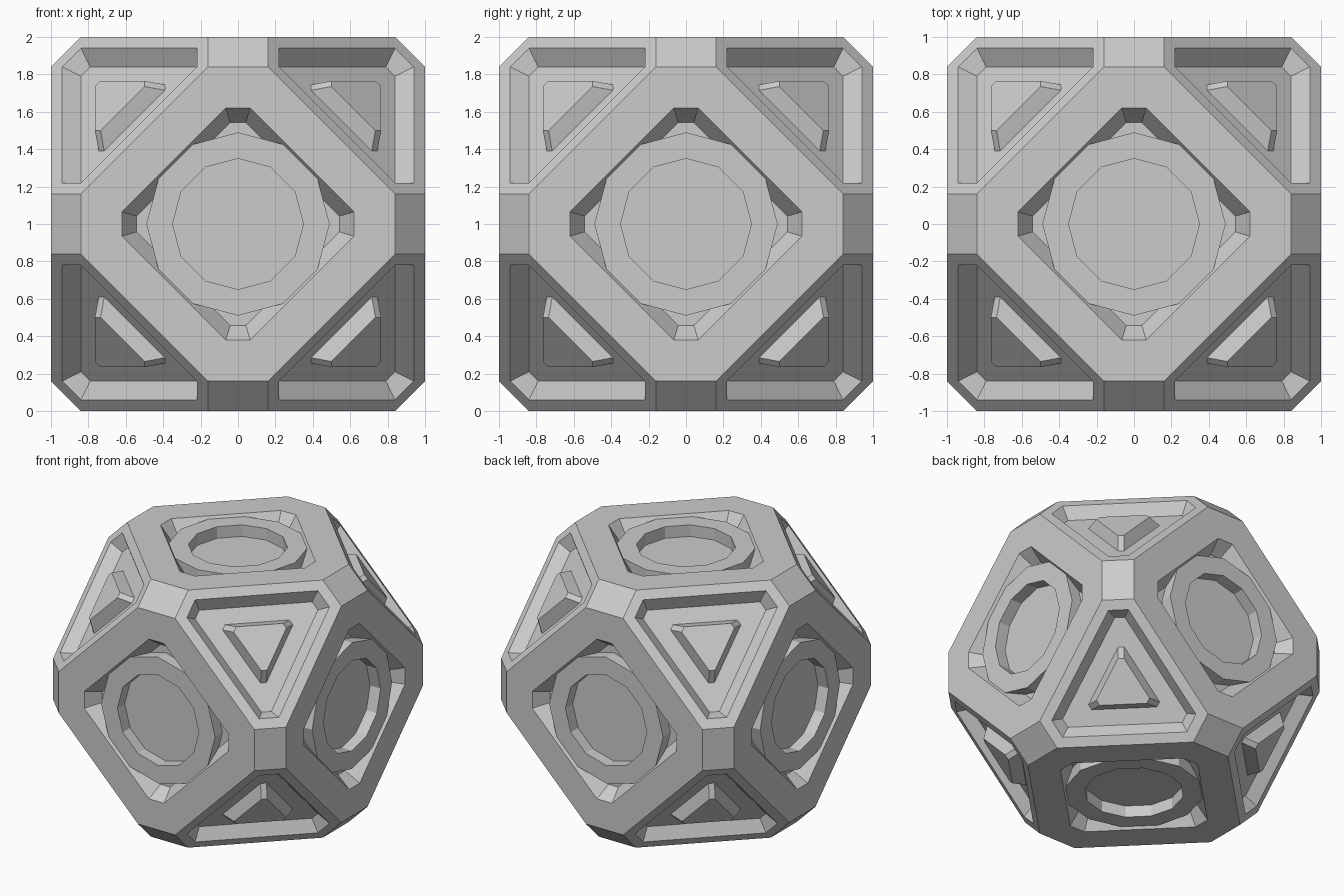
import bpy
import bmesh
from math import cos, sin, pi
from itertools import product
from mathutils import Vector

cube = bpy.data.objects.get("Cube")
if cube:
    bpy.data.objects.remove(cube, do_unlink=True)

# One plain grey material
grey = bpy.data.materials.new("plain_grey")
grey.use_nodes = True
colour = (0.6, 0.6, 0.6, 1)
grey.diffuse_color = colour
for node in grey.node_tree.nodes:
    if node.type == "BSDF_PRINCIPLED":
        node.inputs["Base Color"].default_value = colour

CENTRE = Vector((0, 0, 1))


def finish(name, bm):
    """Weld, orient and turn a bmesh into a flat shaded object."""
    bmesh.ops.remove_doubles(bm, verts=bm.verts[:], dist=0.0005)
    bmesh.ops.holes_fill(bm, edges=[e for e in bm.edges if e.is_boundary], sides=4)
    bmesh.ops.recalc_face_normals(bm, faces=bm.faces[:])
    mesh = bpy.data.meshes.new(name)
    bm.to_mesh(mesh)
    bm.free()
    mesh.materials.append(grey)
    obj = bpy.data.objects.new(name, mesh)
    bpy.context.collection.objects.link(obj)
    return obj


def skin(bm, loops, cap=True, close=False):
    """Join matching loops of points with quads."""
    rows = [[bm.verts.new(Vector(p) + CENTRE) for p in loop] for loop in loops]
    pairs = list(zip(rows, rows[1:]))
    if close:
        pairs.append((rows[-1], rows[0]))
    for low, high in pairs:
        n = len(low)
        for i in range(n):
            j = (i + 1) % n
            bm.faces.new((low[i], low[j], high[j], high[i]))
    if cap:
        bm.faces.new(rows[-1])


def on_axis(axis, sign, u, v, height):
    """Point on the side of the body that faces the given axis."""
    p = [0, 0, 0]
    p[axis] = sign * height
    p[(axis + 1) % 3] = u
    p[(axis + 2) % 3] = v
    return p


def octagon(axis, sign, a, b, height):
    corners = ((a, b), (b, a), (b, -a), (a, -b), (-a, -b), (-b, -a), (-b, a), (-a, b))
    return [on_axis(axis, sign, u, v, height) for u, v in corners]


def hexagon(signs, a, b, c):
    corners = ((a, b, c), (a, c, b), (b, c, a), (c, b, a), (c, a, b), (b, a, c))
    return [[s * k for s, k in zip(signs, p)] for p in corners]


def circle(axis, sign, radius, height, sides=12):
    angles = [2 * pi * i / sides for i in range(sides)]
    return [on_axis(axis, sign, radius * cos(t), radius * sin(t), height) for t in angles]


# Body: six recessed octagons, eight recessed triangles with raised pads,
# and small bevel faces filled in between them
OCTAGON_STEPS = ((0.16, 0.84, 1), (0.065, 0.62, 1), (0.042, 0.543, 0.89))
TRIANGLE_STEPS = (
    (0.16, 0.84, 1),
    (0.22, 0.84, 0.94),      # recess rim
    (0.22, 0.79, 0.84),      # recess floor
    (0.39, 0.715, 0.745),    # pad base
    (0.50, 0.735, 0.765),    # pad top
)
body = bmesh.new()
for axis, sign in product(range(3), (-1, 1)):
    skin(body, [octagon(axis, sign, *step) for step in OCTAGON_STEPS])
for signs in product((-1, 1), repeat=3):
    skin(body, [hexagon(signs, *step) for step in TRIANGLE_STEPS])
finish("faceted_body", body)

# Twelve sided ring seated in each octagonal recess
RING_PROFILE = ((0.49, 0.87), (0.49, 0.98), (0.35, 0.98), (0.35, 0.87))
SIDES = (("right", "left"), ("front", "back"), ("bottom", "top"))
for axis, names in enumerate(SIDES):
    for sign, name in zip((-1, 1), names):
        ring = bmesh.new()
        skin(ring, [circle(axis, sign, r, h) for r, h in RING_PROFILE], cap=False, close=True)
        finish(name + "_ring", ring)
